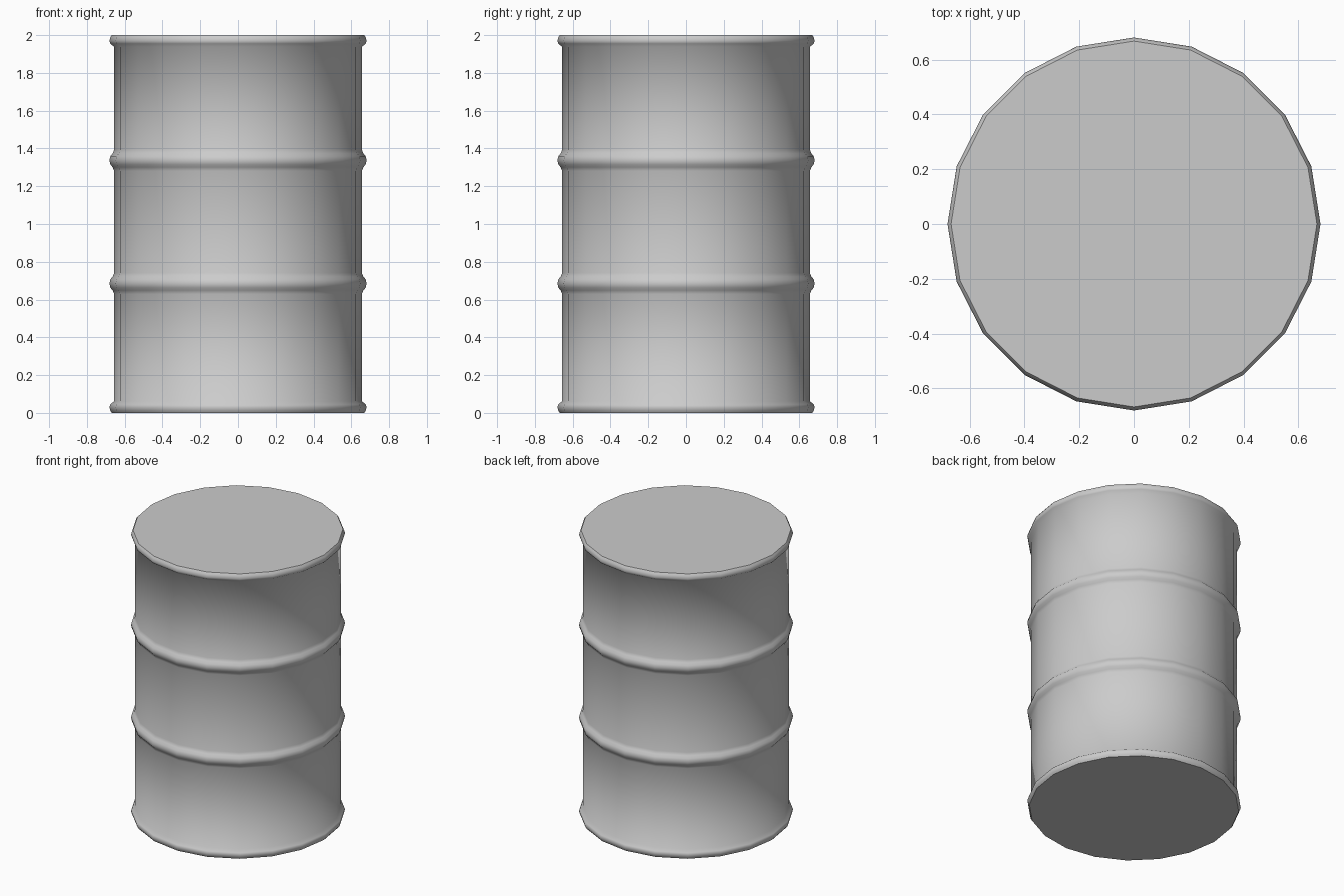
import bpy, bmesh, math

if "Cube" in bpy.data.objects:
    bpy.data.objects.remove(bpy.data.objects["Cube"])

SIDES = 20
BODY = 0.656

# Half-outline (radius, height): bottom rim, two rolled hoops, top rim
def hoop(z):
    return [(BODY, z - 0.056), (0.664, z - 0.036), (0.676, z - 0.022), (0.681, z),
            (0.676, z + 0.022), (0.664, z + 0.036), (BODY, z + 0.056)]

rim = [(0.668, 0.0), (0.676, 0.012), (0.681, 0.03), (0.676, 0.045), (BODY, 0.062)]
profile = rim + hoop(0.685) + hoop(1.337) + [(r, 2 - z) for r, z in reversed(rim)]

# Barrel: revolve the outline, close with flat lids
bm = bmesh.new()
rings = []
for r, z in profile:
    rings.append([bm.verts.new((r * math.cos(2 * math.pi * i / SIDES),
                                r * math.sin(2 * math.pi * i / SIDES), z))
                  for i in range(SIDES)])
for a, b in zip(rings, rings[1:]):
    for i in range(SIDES):
        j = (i + 1) % SIDES
        bm.faces.new((a[i], a[j], b[j], b[i])).smooth = True
bm.faces.new(rings[0][::-1])
bm.faces.new(rings[-1])

# Hard edge around both lids
for e in bm.edges:
    if any(len(f.verts) == SIDES for f in e.link_faces):
        e.smooth = False

mesh = bpy.data.meshes.new("barrel")
bm.to_mesh(mesh)
bm.free()

grey = bpy.data.materials.new("grey metal")
grey.diffuse_color = (0.6, 0.6, 0.6, 1)
grey.use_nodes = True
grey.node_tree.nodes["Principled BSDF"].inputs["Base Color"].default_value = grey.diffuse_color
mesh.materials.append(grey)
bpy.context.collection.objects.link(bpy.data.objects.new("barrel", mesh))
